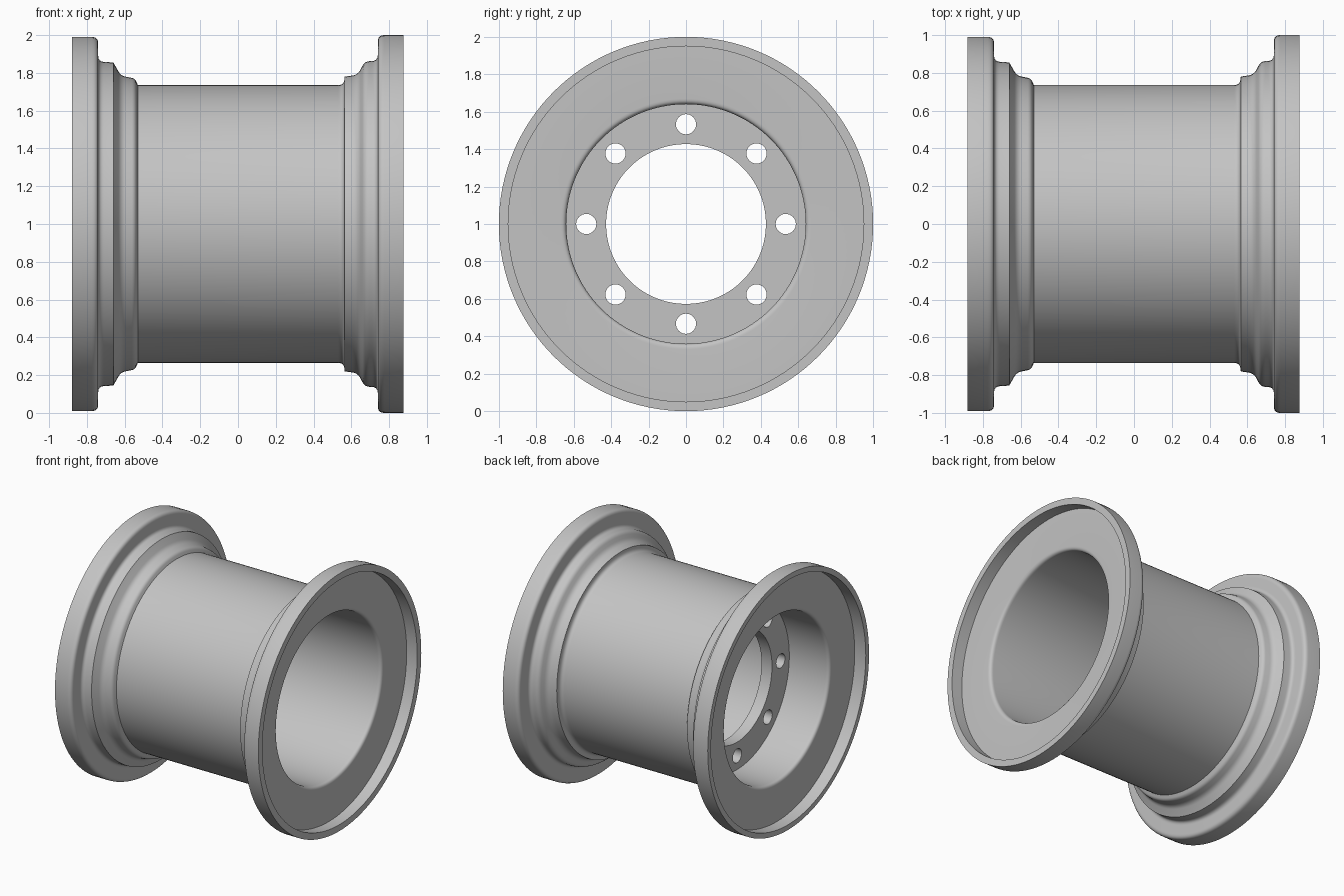
import bpy
import bmesh
from math import cos, sin, pi, radians
from mathutils import Matrix, Vector

if "Cube" in bpy.data.objects:
    bpy.data.objects.remove(bpy.data.objects["Cube"], do_unlink=True)

SEGMENTS = 128
AXIS_HEIGHT = 1.0

steel = bpy.data.materials.new("plain grey steel")
steel.use_nodes = True
grey = (0.55, 0.55, 0.55, 1)
steel.diffuse_color = grey
steel.node_tree.nodes["Principled BSDF"].inputs["Base Color"].default_value = grey


def add_object(name, bm):
    bmesh.ops.recalc_face_normals(bm, faces=bm.faces)
    mesh = bpy.data.meshes.new(name)
    bm.to_mesh(mesh)
    bm.free()
    mesh.materials.append(steel)
    obj = bpy.data.objects.new(name, mesh)
    obj.location.z = AXIS_HEIGHT
    bpy.context.collection.objects.link(obj)
    return obj


def smooth(obj, angle=32):
    bpy.ops.object.select_all(action="DESELECT")
    obj.select_set(True)
    bpy.context.view_layer.objects.active = obj
    bpy.ops.object.shade_smooth_by_angle(angle=radians(angle))


def rounded(profile, steps=6):
    """Closed profile of (x, radius, fillet) turned into points with rounded corners."""
    points = []
    for i, (x, r, fillet) in enumerate(profile):
        corner = Vector((x, r))
        if not fillet:
            points.append(corner)
            continue
        before = Vector(profile[i - 1][:2]) - corner
        after = Vector(profile[(i + 1) % len(profile)][:2]) - corner
        a = corner + before.normalized() * fillet
        b = corner + after.normalized() * fillet
        for s in range(steps + 1):
            t = s / steps
            points.append(a * (1 - t) ** 2 + corner * 2 * t * (1 - t) + b * t ** 2)
    return points


def lathe(name, profile):
    bm = bmesh.new()
    rings = []
    for x, r in rounded(profile):
        rings.append([bm.verts.new((x, r * cos(a), r * sin(a)))
                      for a in (2 * pi * k / SEGMENTS for k in range(SEGMENTS))])
    for i, ring in enumerate(rings):
        other = rings[(i + 1) % len(rings)]
        for k in range(SEGMENTS):
            n = (k + 1) % SEGMENTS
            bm.faces.new((ring[k], ring[n], other[n], other[k]))
    return add_object(name, bm)


def add_cylinder(bm, radius, x, length, y=0, z=0, sides=SEGMENTS):
    place = Matrix.Translation((x, y, z)) @ Matrix.Rotation(pi / 2, 4, "Y")
    bmesh.ops.create_cone(bm, cap_ends=True, segments=sides, radius1=radius,
                          radius2=radius, depth=length, matrix=place)


# Rim: barrel, stepped bead seats, flanges with recessed faces, and bore
BORE, LIP, BARREL = 0.64, 0.95, 0.735
rim = lathe("wheel_rim", [
    (-0.53, BARREL, 0), (-0.545, 0.77, 0.018), (-0.62, 0.785, 0.025),
    (-0.66, 0.855, 0), (-0.74, 0.86, 0.03), (-0.74, 0.99, 0.035),
    (-0.88, 0.99, 0), (-0.88, LIP, 0), (-0.785, LIP, 0),
    (-0.785, BORE, 0.03), (0.785, BORE, 0.03), (0.785, LIP, 0),
    (0.875, LIP, 0), (0.875, 1.0, 0), (0.74, 1.0, 0.035),
    (0.74, 0.865, 0.03), (0.67, 0.86, 0.025), (0.635, 0.79, 0.03),
    (0.565, 0.78, 0), (0.56, BARREL, 0.03),
])
smooth(rim)

# Hub plate: flat disc inside the bore
PLATE_X, THICKNESS = -0.395, 0.09
bm = bmesh.new()
add_cylinder(bm, BORE + 0.01, PLATE_X, THICKNESS)
plate = add_object("hub_plate", bm)

# Centre opening and bolt holes cut through the plate
bm = bmesh.new()
add_cylinder(bm, 0.427, PLATE_X, THICKNESS * 3)
for k in range(8):
    a = k * pi / 4
    add_cylinder(bm, 0.054, PLATE_X, THICKNESS * 3,
                 0.533 * cos(a), 0.533 * sin(a), 32)
cutter = add_object("hub_hole_cutter", bm)
cutter.hide_render = True

cut = plate.modifiers.new("holes", "BOOLEAN")
cut.operation = "DIFFERENCE"
cut.solver = "EXACT"
cut.object = cutter
bpy.context.view_layer.objects.active = plate
bpy.ops.object.modifier_apply(modifier=cut.name)
bpy.data.objects.remove(cutter, do_unlink=True)
smooth(plate)
